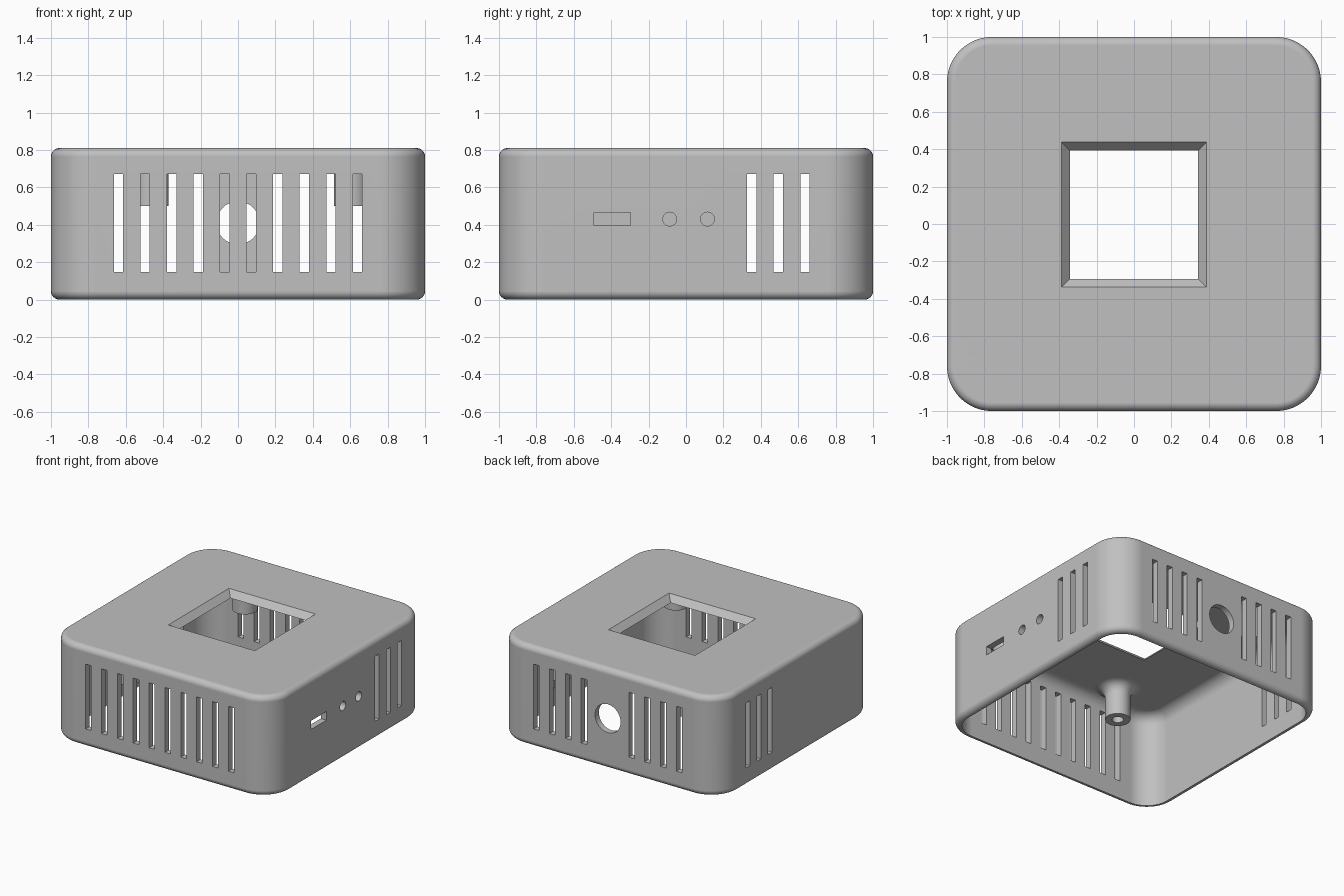
import bpy, bmesh
from math import sin, cos, pi, radians
from mathutils import Matrix, Vector

cube = bpy.data.objects.get("Cube")
if cube:
    bpy.data.objects.remove(cube, do_unlink=True)

HEIGHT, WALL, EDGE, CORNER, FILLET = 0.81, 0.05, 0.045, 0.24, 0.09
CEILING = HEIGHT - WALL

grey = bpy.data.materials.new("light grey plastic")
grey.use_nodes = True
colour = (0.53, 0.53, 0.53, 1)
grey.diffuse_color = colour
grey.node_tree.nodes["Principled BSDF"].inputs["Base Color"].default_value = colour


def make_object(name, bm):
    bmesh.ops.recalc_face_normals(bm, faces=bm.faces)
    mesh = bpy.data.meshes.new(name)
    bm.to_mesh(mesh)
    bm.free()
    mesh.materials.append(grey)
    obj = bpy.data.objects.new(name, mesh)
    bpy.context.collection.objects.link(obj)
    return obj


def select_only(obj):
    bpy.ops.object.select_all(action="DESELECT")
    obj.select_set(True)
    bpy.context.view_layer.objects.active = obj


def bridge(bm, a, b):
    for i in range(len(a)):
        j = (i + 1) % len(a)
        bm.faces.new((a[i], a[j], b[j], b[i]))


def rounded_square(bm, inset, z, steps=12):
    # Square ring with round corners, shrunk by the inset
    r = CORNER - inset
    c = 1 - CORNER
    ring = []
    for k, (sx, sy) in enumerate(((1, 1), (-1, 1), (-1, -1), (1, -1))):
        for i in range(steps + 1):
            t = (k + i / steps) * pi / 2
            ring.append(bm.verts.new((sx * c + r * cos(t), sy * c + r * sin(t), z)))
    return ring


def arc(centre_inset, centre_z, radius, start, end, steps=6):
    angles = [radians(start + (end - start) * i / steps) for i in range(steps + 1)]
    return [(centre_inset - radius * cos(t), centre_z + radius * sin(t)) for t in angles]


# Open-bottomed shell: outer wall, top, ceiling and inner wall
profile = [(WALL, 0)]
profile += arc(EDGE, EDGE, EDGE, -90, 0)
profile += arc(EDGE, HEIGHT - EDGE, EDGE, 0, 90)
inner = arc(WALL + FILLET, CEILING - FILLET, FILLET, 90, 0)
bm = bmesh.new()
outer_rings = [rounded_square(bm, *p) for p in profile]
inner_rings = [rounded_square(bm, *p) for p in inner]
for rings in (outer_rings, inner_rings):
    for a, b in zip(rings, rings[1:]):
        bridge(bm, a, b)
bridge(bm, inner_rings[-1], outer_rings[0])
bm.faces.new(outer_rings[-1])
bm.faces.new(inner_rings[0])
shell = make_object("enclosure_shell", bm)

# Cutters for every opening
cut = bmesh.new()


def cut_box(centre, size):
    bmesh.ops.create_cube(cut, size=1, matrix=Matrix.Translation(centre) @ Matrix.Diagonal((*size, 1)))


def cut_round(centre, radius, axis):
    turn = Vector((0, 0, 1)).rotation_difference(Vector(axis)).to_matrix().to_4x4()
    bmesh.ops.create_cone(cut, cap_ends=True, segments=32, radius1=radius, radius2=radius,
                          depth=0.3, matrix=Matrix.Translation(centre) @ turn)


# Vent slots on the front, back and both sides
SLOT_Z, SLOT_W, SLOT_H, PITCH = 0.41, 0.05, 0.525, 0.142
for i in range(10):
    x = (i - 4.5) * PITCH
    cut_box((x, -1, SLOT_Z), (SLOT_W, 0.3, SLOT_H))
    if i not in (4, 5):
        cut_box((x, 1, SLOT_Z), (SLOT_W, 0.3, SLOT_H))
for side in (-1, 1):
    for i in range(3):
        cut_box((side, 0.352 + i * PITCH, SLOT_Z), (0.3, SLOT_W, SLOT_H))

# Back cable hole and side ports
cut_round((0, 1, 0.41), 0.115, (0, 1, 0))
cut_box((1, -0.395, 0.43), (0.3, 0.195, 0.07))
for y in (-0.087, 0.115):
    cut_round((1, y, 0.43), 0.037, (1, 0, 0))

# Bevelled window in the top
rings = []
for z in (HEIGHT - 0.1, CEILING, HEIGHT + 0.02):
    h = 0.343 if z <= CEILING else 0.343 + (z - CEILING) * 0.9
    rings.append([cut.verts.new((sx * h, 0.05 + sy * h, z))
                  for sx, sy in ((1, 1), (-1, 1), (-1, -1), (1, -1))])
for a, b in zip(rings, rings[1:]):
    bridge(cut, a, b)
cut.faces.new(rings[0])
cut.faces.new(rings[-1])
cutter = make_object("opening_cutter", cut)
cutter.hide_render = True

mod = shell.modifiers.new("openings", "BOOLEAN")
mod.operation = "DIFFERENCE"
mod.solver = "EXACT"
mod.object = cutter
select_only(shell)
bpy.ops.object.modifier_apply(modifier=mod.name)
bpy.data.objects.remove(cutter, do_unlink=True)


def screw_post(name, x, y):
    # Hollow post hanging from the ceiling with a flared root
    radius, hole, tip, flare = 0.093, 0.042, 0.5, 0.08
    outline = [(hole, CEILING - 0.03), (hole, tip), (radius, tip)]
    for i in range(7):
        t = i / 6 * pi / 2
        outline.append((radius + flare * (1 - cos(t)), CEILING - flare * (1 - sin(t))))
    outline.append((radius + flare, CEILING + 0.01))
    post = bmesh.new()
    loops = [[post.verts.new((x + r * cos(k * pi / 16), y + r * sin(k * pi / 16), z))
              for k in range(32)] for r, z in outline]
    for a, b in zip(loops, loops[1:]):
        bridge(post, a, b)
    post.faces.new(loops[0])
    post.faces.new(loops[-1])
    return make_object(name, post)


parts = [shell]
for x, side in ((-0.465, "right"), (0.605, "left")):
    for y, end in ((-0.74, "front"), (0.755, "back")):
        parts.append(screw_post(f"{end}_{side}_screw_post", x, y))

# Smooth the curves, keep the edges crisp
for part in parts:
    select_only(part)
    bpy.ops.object.shade_smooth_by_angle(angle=radians(32))
    part.modifiers.new("even_shading", "WEIGHTED_NORMAL").keep_sharp = True
